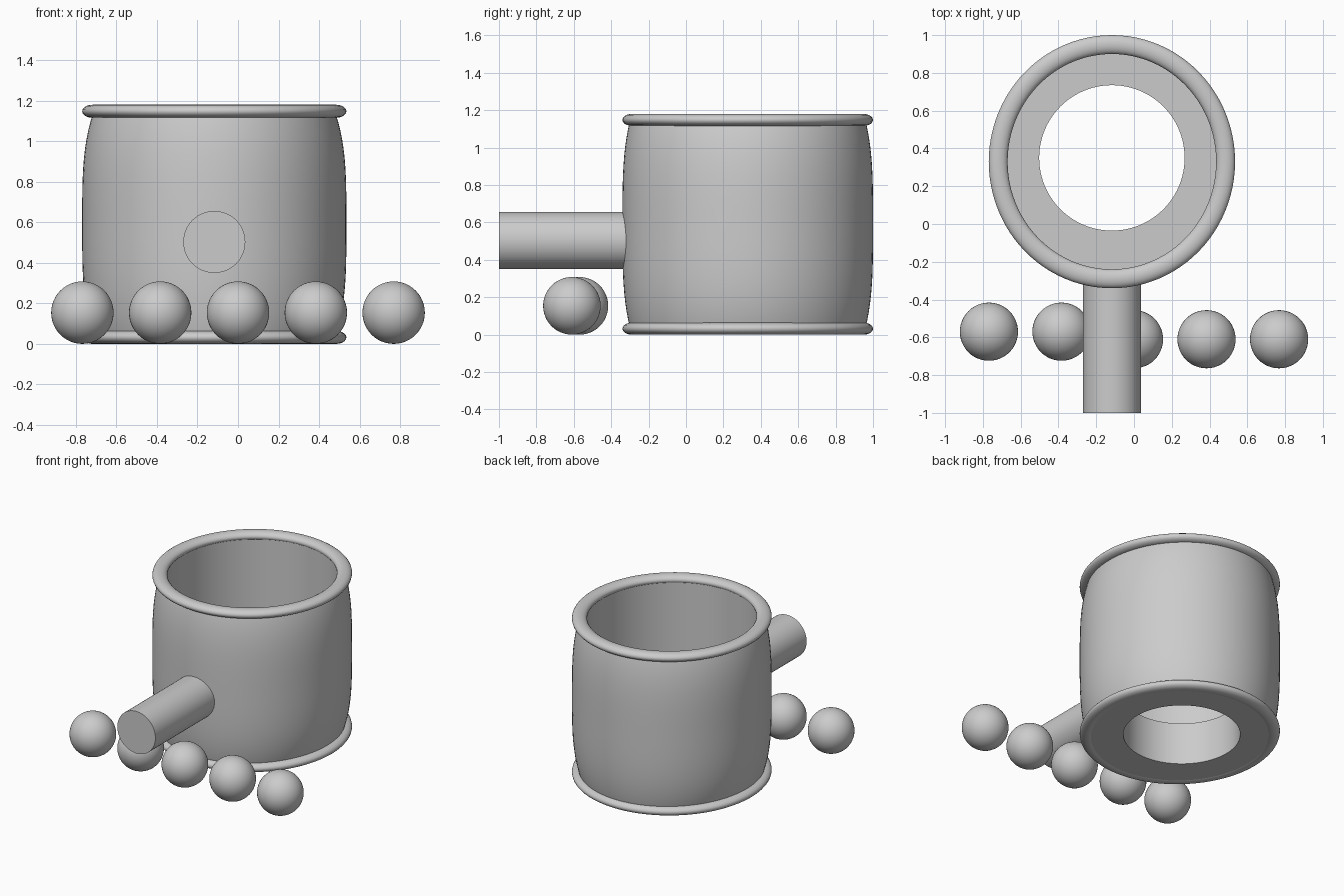
import bpy, bmesh, math
from mathutils import Matrix

cube = bpy.data.objects.get("Cube")
if cube:
    bpy.data.objects.remove(cube, do_unlink=True)

grey = bpy.data.materials.new("plain grey")
grey.use_nodes = True
colour = (0.6, 0.6, 0.6, 1)
grey.diffuse_color = colour
grey.node_tree.nodes["Principled BSDF"].inputs["Base Color"].default_value = colour

CX, CY = -0.117, 0.33   # pot centre
RX, RY = 0.652, 0.67    # pot outer radii
HEIGHT = 1.18
SEGMENTS = 96


def finish(name, bm, location):
    bmesh.ops.recalc_face_normals(bm, faces=bm.faces)
    mesh = bpy.data.meshes.new(name)
    bm.to_mesh(mesh)
    bm.free()
    obj = bpy.data.objects.new(name, mesh)
    obj.location = location
    bpy.context.collection.objects.link(obj)
    mesh.materials.append(grey)
    bpy.ops.object.select_all(action='DESELECT')
    obj.select_set(True)
    bpy.context.view_layer.objects.active = obj
    bpy.ops.object.shade_smooth_by_angle(angle=math.radians(35))
    return obj


def closed_lathe(name, profile, location):
    """Sweep a closed profile of (x radius, y radius, z, y shift) round the z axis."""
    bm = bmesh.new()
    rings = []
    for rx, ry, z, dy in profile:
        ring = []
        for i in range(SEGMENTS):
            a = math.tau * i / SEGMENTS
            ring.append(bm.verts.new((rx * math.cos(a), ry * math.sin(a) + dy, z)))
        rings.append(ring)
    for k, ring in enumerate(rings):
        above = rings[(k + 1) % len(rings)]
        for i in range(SEGMENTS):
            j = (i + 1) % SEGMENTS
            bm.faces.new((ring[i], ring[j], above[j], above[i]))
    return finish(name, bm, location)


# Barrel-shaped pot with a hollow inside and a round hole through its thick floor
outer = []
steps = 24
for k in range(steps + 1):
    t = 2 * k / steps - 1
    bulge = abs(t) ** 3.5
    z = 0.59 + 0.56 * t
    outer.append((RX - 0.058 * bulge, RY - 0.042 * bulge, z, 0))
base = [(0.385, 0.385, 0.004, 0.02), (0.594, 0.612, 0.004, 0)]
inside = [(0.56, 0.576, 1.15, 0), (0.56, 0.576, 0.31, 0), (0.385, 0.385, 0.31, 0.02)]
closed_lathe("pot_body", base + outer + inside, (CX, CY, 0))

# Flattened rolled rings at the top and the bottom
for name, z in (("top_rim", HEIGHT - 0.032), ("bottom_rim", 0.032)):
    section = []
    for k in range(20):
        a = math.tau * k / 20
        w = 0.05 * (math.cos(a) - 1)
        section.append((RX + w, RY + w, 0.032 * math.sin(a), 0))
    closed_lathe(name, section, (CX, CY, z))

# Round handle pointing to the front
bm = bmesh.new()
bmesh.ops.create_cone(bm, cap_ends=True, segments=64, radius1=0.153, radius2=0.153,
                      depth=0.7, matrix=Matrix.Rotation(math.pi / 2, 4, 'X'))
finish("handle", bm, (CX, -0.65, 0.503))

# Row of balls in front of the pot
for n in range(5):
    bm = bmesh.new()
    bmesh.ops.create_uvsphere(bm, u_segments=48, v_segments=24, radius=0.154)
    finish(f"ball_{n + 1}", bm, (0.384 * (n - 2), -0.57 if n < 2 else -0.61, 0.154))
